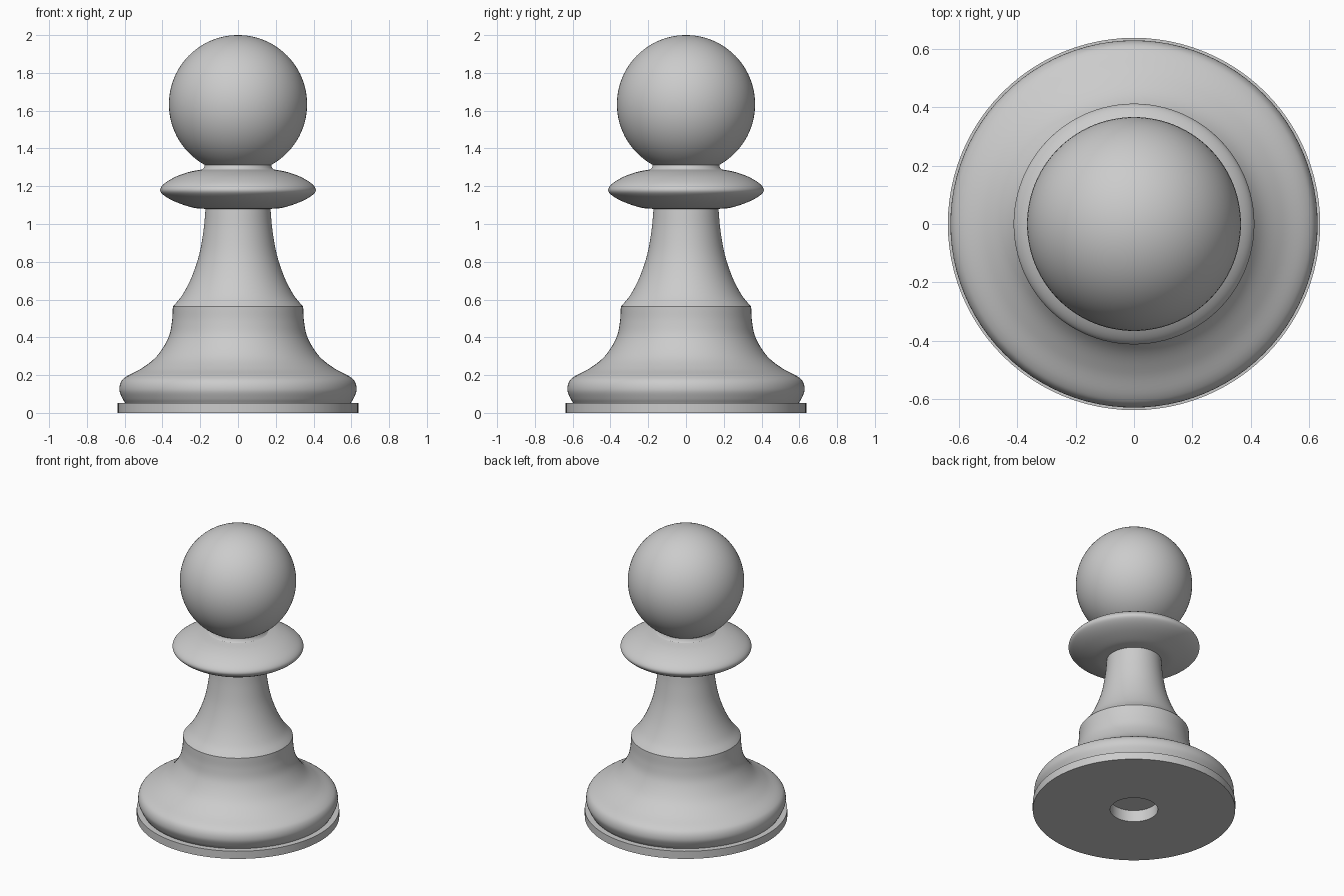
import bpy, bmesh, math
from mathutils import Vector

SEGMENTS = 96

cube = bpy.data.objects.get("Cube")
if cube:
    bpy.data.objects.remove(cube, do_unlink=True)

grey = bpy.data.materials.new("light grey")
grey.use_nodes = True
grey.diffuse_color = (0.6, 0.6, 0.6, 1)
grey.node_tree.nodes["Principled BSDF"].inputs["Base Color"].default_value = (0.6, 0.6, 0.6, 1)


def smooth_curve(points, steps=6):
    """Catmull-Rom curve through (radius, height) points."""
    p = [Vector(q) for q in points]
    p = [2 * p[0] - p[1]] + p + [2 * p[-1] - p[-2]]
    out = []
    for a, b, c, d in zip(p, p[1:], p[2:], p[3:]):
        for i in range(steps):
            t = i / steps
            out.append(0.5 * (2 * b + (c - a) * t + (2 * a - 5 * b + 4 * c - d) * t ** 2
                              + (3 * b - a - 3 * c + d) * t ** 3))
    return [tuple(q) for q in out] + [tuple(points[-1])]


def lathe(name, profile):
    """Turn a profile, listed from bottom to top on the outside, around z."""
    bm = bmesh.new()
    verts = [bm.verts.new((r, 0, z)) for r, z in profile]
    edges = [bm.edges.new(pair) for pair in zip(verts, verts[1:])]
    bmesh.ops.spin(bm, geom=verts + edges, cent=(0, 0, 0), axis=(0, 0, 1),
                   angle=math.tau, steps=SEGMENTS, use_merge=False)
    bmesh.ops.remove_doubles(bm, verts=bm.verts, dist=0.0005)
    # Face winding follows the profile direction; the first face decides a flip
    bm.normal_update()
    (r0, z0), (r1, z1) = max(zip(profile, profile[1:]), key=lambda s: abs(s[1][1] - s[0][1]))
    target = Vector((z1 - z0, 0, r0 - r1))
    mid = Vector(((r0 + r1) / 2, 0, (z0 + z1) / 2))
    face = min(bm.faces, key=lambda f: (f.calc_center_median() - mid).length)
    if face.normal.dot(target) < 0:
        bmesh.ops.reverse_faces(bm, faces=bm.faces)
    mesh = bpy.data.meshes.new(name)
    bm.to_mesh(mesh)
    bm.free()
    mesh.materials.append(grey)
    obj = bpy.data.objects.new(name, mesh)
    bpy.context.collection.objects.link(obj)
    bpy.ops.object.select_all(action="DESELECT")
    obj.select_set(True)
    bpy.context.view_layer.objects.active = obj
    bpy.ops.object.shade_smooth_by_angle(angle=math.radians(35))
    return obj


# Flat foot with a round recess underneath
lathe("base_plate", [(0, 0.08), (0.15, 0.08), (0.15, 0), (0.637, 0), (0.637, 0.053), (0.598, 0.053)])

# Rounded rim sweeping up to the shoulder
lathe("base_bell", smooth_curve([
    (0.598, 0.053), (0.613, 0.078), (0.628, 0.12), (0.62, 0.163), (0.59, 0.193), (0.51, 0.236),
    (0.43, 0.3), (0.37, 0.395), (0.35, 0.48), (0.345, 0.562)]))

# Tapering column above the shoulder
lathe("stem", smooth_curve([
    (0.345, 0.562), (0.295, 0.624), (0.245, 0.72), (0.205, 0.84), (0.182, 0.97), (0.172, 1.08)]))

# Lens-shaped collar
lathe("collar", smooth_curve([
    (0.172, 1.08), (0.24, 1.087), (0.33, 1.117), (0.39, 1.15), (0.412, 1.18),
    (0.39, 1.214), (0.33, 1.25), (0.26, 1.275), (0.19, 1.289)]))

# Short neck and ball head
HEAD_R, HEAD_Z = 0.366, 1.634
start = -math.acos(0.176 / HEAD_R)
lathe("neck", [(0.19, 1.289), (0.18, 1.298), (0.176, HEAD_Z + HEAD_R * math.sin(start))])
arc = [start + (math.pi / 2 - start) * i / 40 for i in range(41)]
lathe("head", [(HEAD_R * math.cos(a), HEAD_Z + HEAD_R * math.sin(a)) for a in arc])
